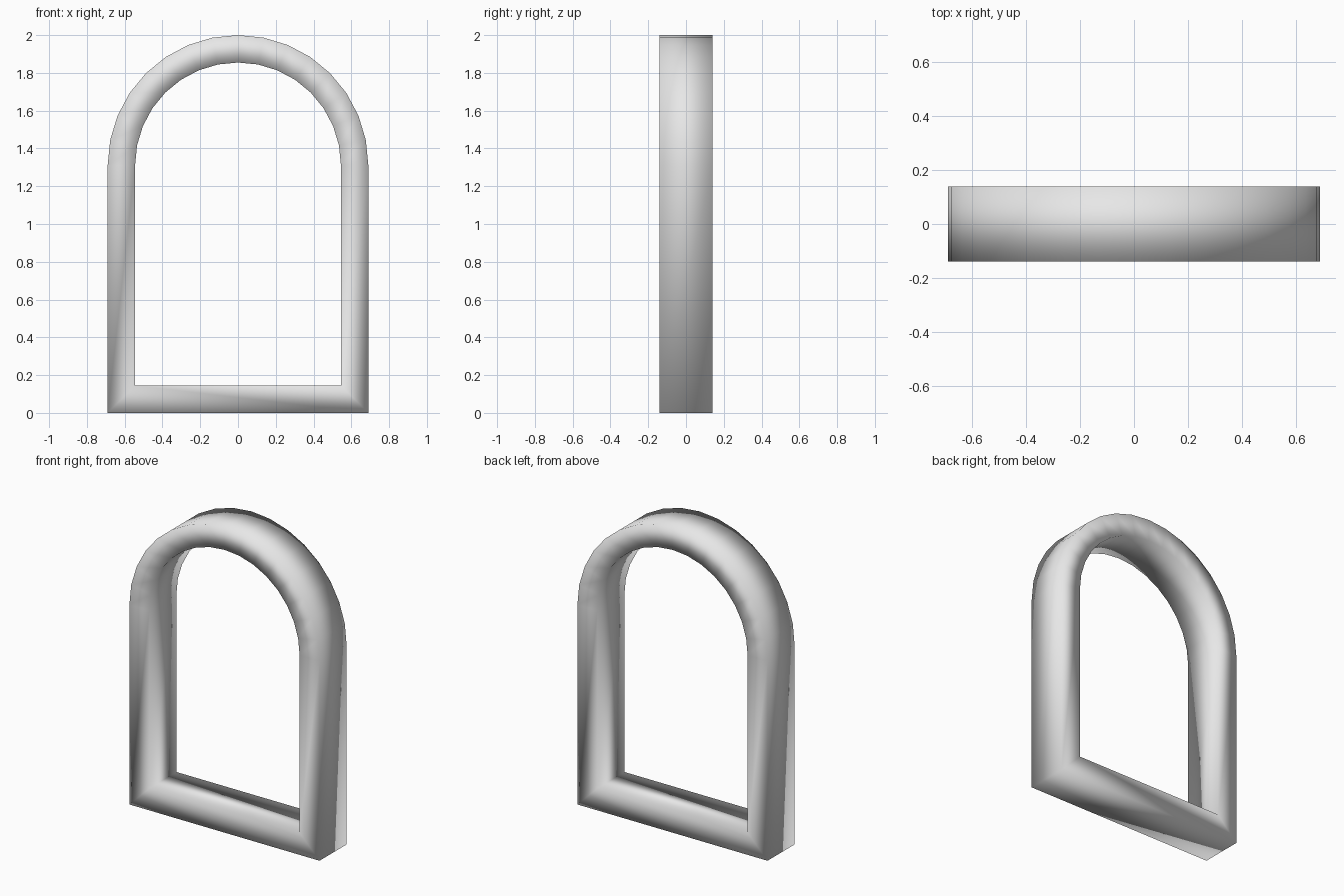
import bpy
import bmesh
from math import cos, sin, pi

if "Cube" in bpy.data.objects:
    bpy.data.objects.remove(bpy.data.objects["Cube"], do_unlink=True)

HALF_WIDTH = 0.69
HEIGHT = 2.0
BORDER = 0.145
HALF_DEPTH = 0.14
SEGMENTS = 16
SPRING = HEIGHT - HALF_WIDTH

# Plain grey material
grey = bpy.data.materials.new("light_grey")
grey.use_nodes = True
colour = (0.8, 0.8, 0.8, 1)
grey.diffuse_color = colour
grey.node_tree.nodes["Principled BSDF"].inputs["Base Color"].default_value = colour


def arch_outline(radius, base):
    """Closed outline: two base corners and a round head."""
    arc = [(radius * cos(pi * i / SEGMENTS), SPRING + radius * sin(pi * i / SEGMENTS))
           for i in range(SEGMENTS + 1)]
    return [(-radius, base), (radius, base)] + arc


# Arched frame: four matching loops joined into a rectangular section
bm = bmesh.new()
outer = arch_outline(HALF_WIDTH, 0)
inner = arch_outline(HALF_WIDTH - BORDER, BORDER)
section = [(outer, -HALF_DEPTH), (outer, HALF_DEPTH),
           (inner, HALF_DEPTH), (inner, -HALF_DEPTH)]
loops = [[bm.verts.new((x, y, z)) for x, z in outline] for outline, y in section]
count = len(outer)
for k, loop in enumerate(loops):
    following = loops[(k + 1) % len(loops)]
    for i in range(count):
        j = (i + 1) % count
        bm.faces.new((loop[i], loop[j], following[j], following[i]))
bmesh.ops.recalc_face_normals(bm, faces=bm.faces)

# The whole frame is softly shaded, corners included
for face in bm.faces:
    face.smooth = True

mesh = bpy.data.meshes.new("arched_frame")
bm.to_mesh(mesh)
bm.free()
mesh.materials.append(grey)
frame = bpy.data.objects.new("arched_frame", mesh)
bpy.context.collection.objects.link(frame)
